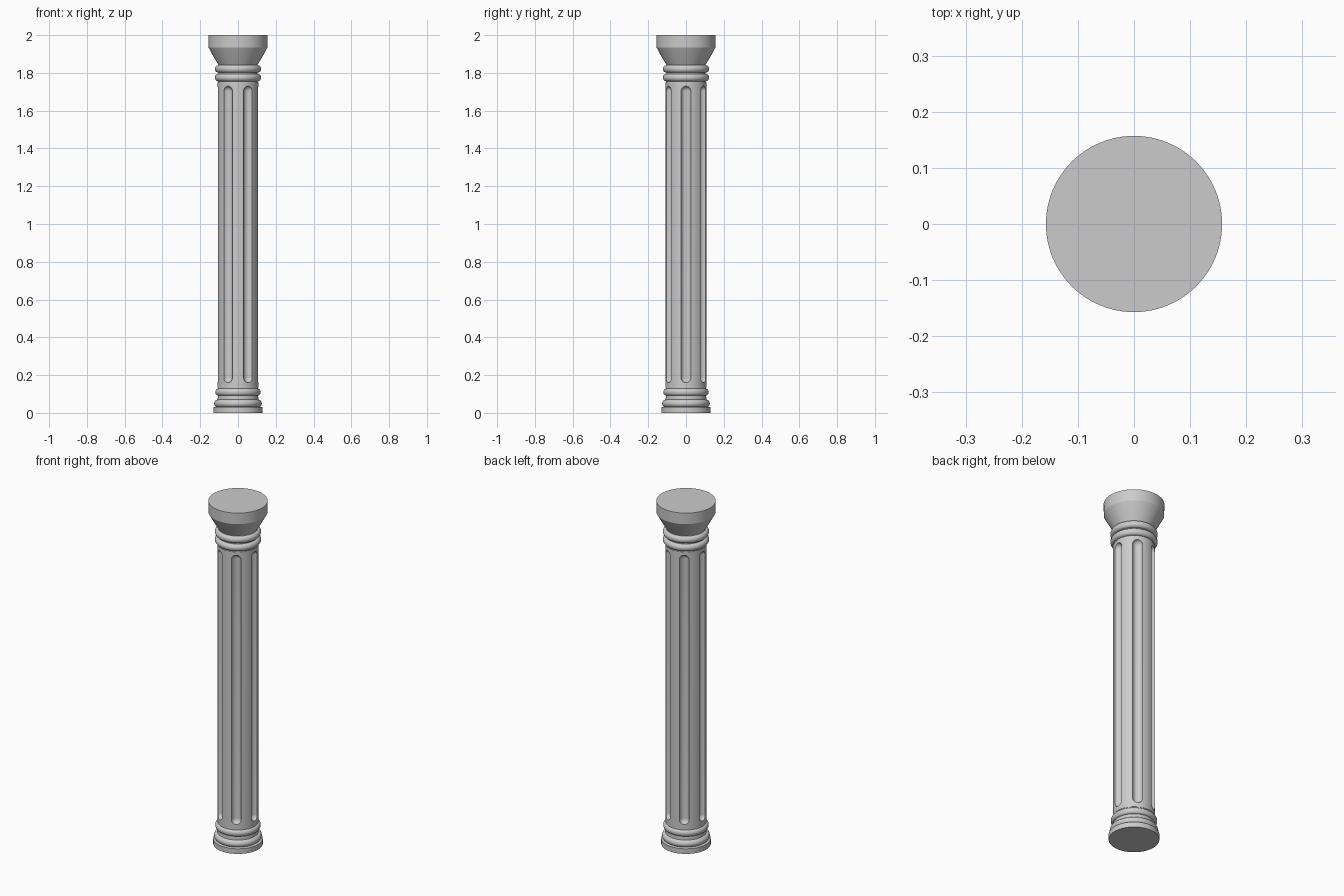
import bpy, bmesh, math
from math import sin, cos, pi, radians

if "Cube" in bpy.data.objects:
    bpy.data.objects.remove(bpy.data.objects["Cube"])

SEGS = 96


def arc(r, z, rad_r, rad_z, a0=-90, a1=90, n=10):
    """Points of a rounded moulding bulging outward from radius r at height z."""
    return [(r + rad_r * cos(radians(a0 + (a1 - a0) * i / n)),
             z + rad_z * sin(radians(a0 + (a1 - a0) * i / n))) for i in range(n + 1)]


def lathe(name, profile, segs=SEGS, angle=35):
    """Closed solid turned around z from (radius, height) points, bottom to top."""
    bm = bmesh.new()
    rings = [[bm.verts.new((r * cos(2 * pi * k / segs), r * sin(2 * pi * k / segs), z))
              for k in range(segs)] for r, z in profile]
    for a, b in zip(rings, rings[1:]):
        for k in range(segs):
            j = (k + 1) % segs
            bm.faces.new((a[k], a[j], b[j], b[k]))
    bm.faces.new(rings[0][::-1])
    bm.faces.new(rings[-1])
    me = bpy.data.meshes.new(name)
    bm.to_mesh(me)
    bm.free()
    ob = bpy.data.objects.new(name, me)
    bpy.context.collection.objects.link(ob)
    smooth(ob, angle)
    return ob


def smooth(ob, angle=35):
    bpy.ops.object.select_all(action='DESELECT')
    ob.select_set(True)
    bpy.context.view_layer.objects.active = ob
    bpy.ops.object.shade_smooth_by_angle(angle=radians(angle))


# Base: plinth disc, low roll, waist and upper ring
base = [(0.131, 0), (0.131, 0.03)]
base += arc(0.108, 0.05, 0.018, 0.02, -60, 90)
base += [(0.107, 0.085)]
base += arc(0.107, 0.11, 0.013, 0.018)
base += [(0.107, 0.134)]
lathe("base", base)

# Shaft
shaft = lathe("shaft", [(0.108, 0.134), (0.108, 1.75)])

# Six round-ended flutes cut into the shaft
FLUTE_R, Z0, Z1 = 0.027, 0.16, 1.73
capsule = arc(0, Z0 + FLUTE_R, FLUTE_R, FLUTE_R, -88, 0, 8)
capsule += arc(0, Z1 - FLUTE_R, FLUTE_R, FLUTE_R, 0, 88, 8)
for i in range(6):
    a = i * pi / 3
    cutter = lathe("flute_cutter", capsule, 32)
    cutter.location = (0.111 * cos(a), 0.111 * sin(a), 0)
    cutter.rotation_euler.z = a
    cutter.hide_render = True
    cutter.hide_set(True)
    mod = shaft.modifiers.new("flute", 'BOOLEAN')
    mod.operation = 'DIFFERENCE'
    mod.solver = 'EXACT'
    mod.object = cutter

# Bake the cuts and drop the cutters
bpy.context.view_layer.update()
cut = bpy.data.meshes.new_from_object(shaft.evaluated_get(bpy.context.evaluated_depsgraph_get()))
shaft.modifiers.clear()
shaft.data = cut
for ob in [o for o in bpy.data.objects if o.name.startswith("flute_cutter")]:
    bpy.data.objects.remove(ob)
smooth(shaft, 30)

# Capital: two rings, flared bell and top drum
capital = [(0.105, 1.75)]
capital += arc(0.104, 1.775, 0.018, 0.02)
capital += arc(0.104, 1.821, 0.018, 0.02)
capital += [(0.104, 1.843), (0.13, 1.887), (0.156, 1.935), (0.157, 2.0)]
lathe("capital", capital, angle=25)
